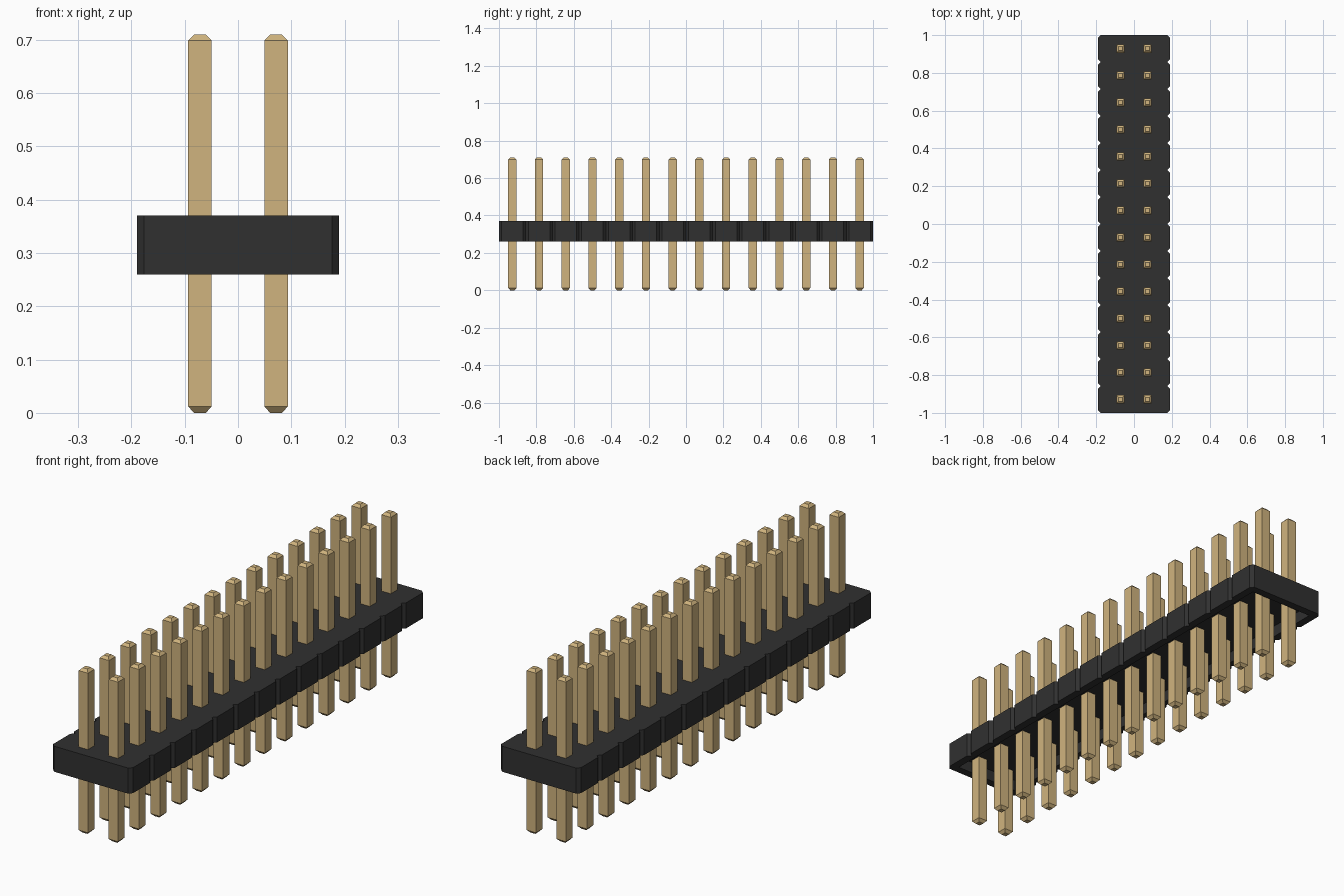
import bpy
import bmesh

if "Cube" in bpy.data.objects:
    bpy.data.objects.remove(bpy.data.objects["Cube"], do_unlink=True)

COUNT = 14
PITCH = 2 / COUNT
HALF_W = 0.19
CHAMFER = 0.014
BOTTOM, TOP = 0.26, 0.37
ROW_X = PITCH / 2


def material(name, color):
    mat = bpy.data.materials.new(name)
    mat.use_nodes = True
    mat.diffuse_color = color
    mat.node_tree.nodes["Principled BSDF"].inputs["Base Color"].default_value = color
    return mat


black = material("black plastic", (0.03, 0.03, 0.03, 1))
gold = material("pale gold", (0.63, 0.455, 0.21, 1))


def finish(name, bm, mat):
    bmesh.ops.recalc_face_normals(bm, faces=bm.faces)
    mesh = bpy.data.meshes.new(name)
    bm.to_mesh(mesh)
    bm.free()
    mesh.materials.append(mat)
    obj = bpy.data.objects.new(name, mesh)
    bpy.context.collection.objects.link(obj)
    return obj


def loft(bm, rings):
    """Skin equal rings of points into a capped solid."""
    loops = [[bm.verts.new(p) for p in ring] for ring in rings]
    n = len(loops[0])
    for a, b in zip(loops, loops[1:]):
        for i in range(n):
            j = (i + 1) % n
            bm.faces.new((a[i], a[j], b[j], b[i]))
    bm.faces.new(loops[0])
    bm.faces.new(loops[-1])


# Housing: scalloped outline, one chamfered segment per pin pair
side = []
for i in range(COUNT):
    y0 = -1 + i * PITCH
    y1 = y0 + PITCH
    side += [(HALF_W - CHAMFER, y0), (HALF_W, y0 + CHAMFER),
             (HALF_W, y1 - CHAMFER)]
side.append((HALF_W - CHAMFER, 1))
outline = side + [(-x, y) for x, y in reversed(side)]
bm = bmesh.new()
loft(bm, [[(x, y, z) for x, y in outline] for z in (BOTTOM, TOP)])
housing = finish("housing", bm, black)

# Shallow tray hollowed from the underside
WALL, DEPTH = 0.035, 0.05
bm = bmesh.new()
tx, ty = HALF_W - WALL, 1 - WALL
loft(bm, [[(-tx, -ty, z), (tx, -ty, z), (tx, ty, z), (-tx, ty, z)]
          for z in (BOTTOM - DEPTH, BOTTOM + DEPTH)])
cutter = finish("underside_cutter", bm, black)
cutter.hide_render = True
cutter.hide_viewport = True
cut = housing.modifiers.new("underside", "BOOLEAN")
cut.operation = "DIFFERENCE"
cut.solver = "EXACT"
cut.object = cutter
bpy.context.view_layer.update()
hollow = bpy.data.meshes.new_from_object(
    housing.evaluated_get(bpy.context.evaluated_depsgraph_get()))
housing.modifiers.clear()
housing.data = hollow
bpy.data.objects.remove(cutter, do_unlink=True)

# Pins: square posts with tapered tips
PROFILE = [(0.011, 0), (0.022, 0.012), (0.022, 0.699), (0.011, 0.71)]
for label, x in (("left", ROW_X), ("right", -ROW_X)):
    bm = bmesh.new()
    for i in range(COUNT):
        y = (i + 0.5) * PITCH - 1
        loft(bm, [[(x - r, y - r, z), (x + r, y - r, z),
                   (x + r, y + r, z), (x - r, y + r, z)] for r, z in PROFILE])
    finish(label + "_pin_row", bm, gold)
